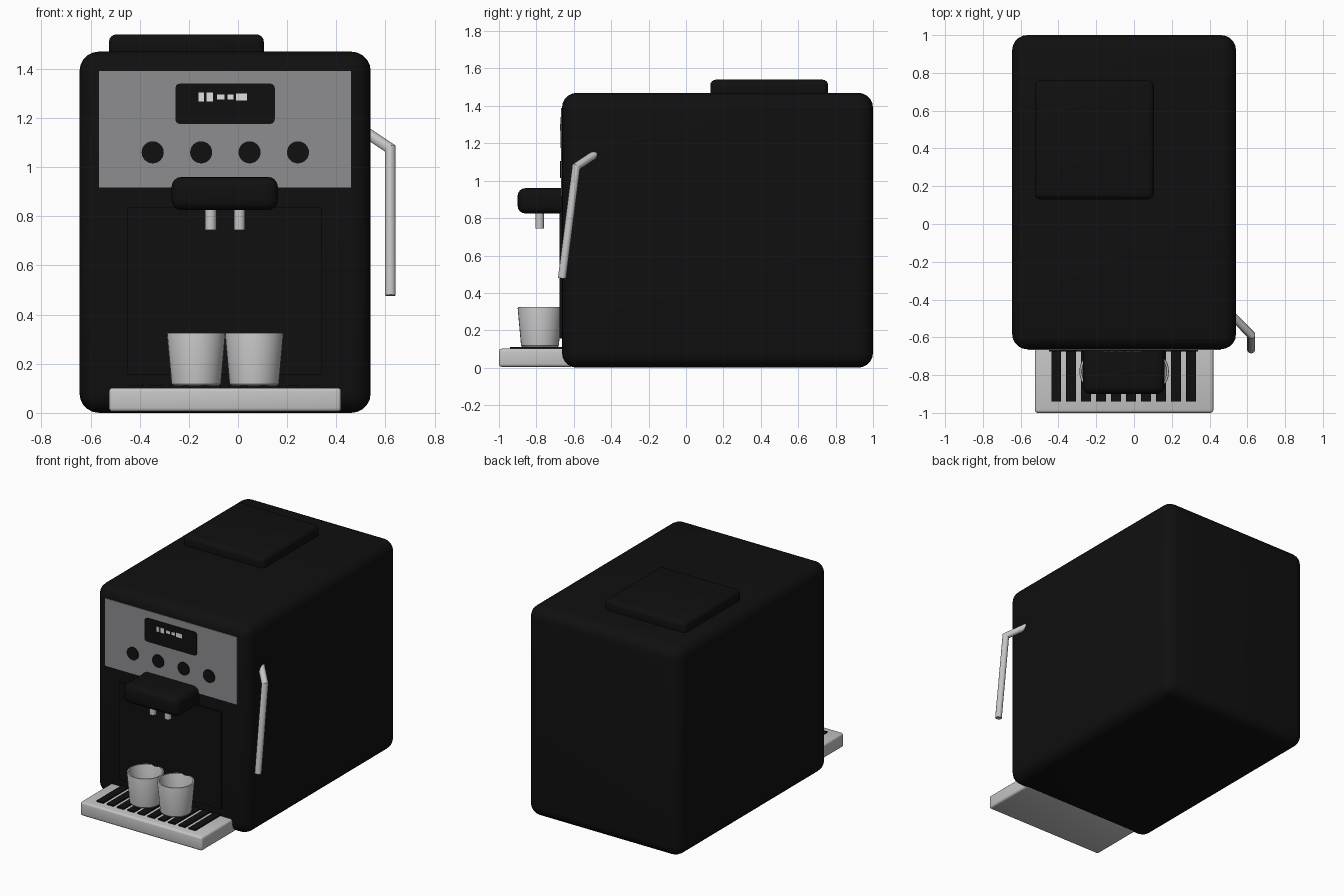
import bpy, bmesh, math
from mathutils import Vector

if "Cube" in bpy.data.objects:
    bpy.data.objects.remove(bpy.data.objects["Cube"])


def material(name, rgb):
    m = bpy.data.materials.new(name)
    m.diffuse_color = (*rgb, 1)
    m.use_nodes = True
    m.node_tree.nodes["Principled BSDF"].inputs["Base Color"].default_value = m.diffuse_color
    return m


BLACK = material("black plastic", (0.005, 0.005, 0.005))
PANEL = material("panel grey", (0.27, 0.27, 0.285))
SILVER = material("silver", (0.56, 0.56, 0.56))
LIGHT = material("display light", (0.75, 0.75, 0.75))


def finish(name, bm, mat):
    bmesh.ops.recalc_face_normals(bm, faces=bm.faces)
    me = bpy.data.meshes.new(name)
    bm.to_mesh(me)
    bm.free()
    me.materials.append(mat)
    ob = bpy.data.objects.new(name, me)
    bpy.context.collection.objects.link(ob)
    bpy.context.view_layer.objects.active = ob
    ob.select_set(True)
    bpy.ops.object.shade_smooth_by_angle(angle=math.radians(35))
    ob.select_set(False)
    return ob


def box(name, x, y, z, mat, bevel=0, segs=4, only_y=False):
    """Box from ranges; optionally rounds all edges or only those along y."""
    bm = bmesh.new()
    bmesh.ops.create_cube(bm, size=1)
    for v in bm.verts:
        v.co = [r[0] if c < 0 else r[1] for c, r in zip(v.co, (x, y, z))]
    if bevel:
        edges = [e for e in bm.edges if not only_y or
                 abs(e.verts[0].co.y - e.verts[1].co.y) > 1e-4]
        bmesh.ops.bevel(bm, geom=edges, offset=bevel, segments=segs,
                        profile=0.5, affect='EDGES')
    return finish(name, bm, mat)


def rod(name, points, radius, mat, sides=20):
    """Capped round tube along points, mitred at the bends."""
    pts = [Vector(p) for p in points]
    bm = bmesh.new()
    rings = []
    d0 = (pts[1] - pts[0]).normalized()
    u = d0.orthogonal().normalized()
    w = d0.cross(u)
    ring = [pts[0] + radius * (u * math.cos(a) + w * math.sin(a))
            for a in (2 * math.pi * i / sides for i in range(sides))]
    rings.append([bm.verts.new(p) for p in ring])
    for i in range(1, len(pts)):
        d = (pts[i] - pts[i - 1]).normalized()
        n = d
        if i < len(pts) - 1:
            n = (d + (pts[i + 1] - pts[i]).normalized()).normalized()
        ring = [p + d * ((pts[i] - p).dot(n) / d.dot(n)) for p in ring]
        rings.append([bm.verts.new(p) for p in ring])
    for a, b in zip(rings, rings[1:]):
        for k in range(sides):
            j = (k + 1) % sides
            bm.faces.new((a[k], a[j], b[j], b[k]))
    bm.faces.new(rings[0])
    bm.faces.new(rings[-1])
    return finish(name, bm, mat)


def lathe(name, x, y, profile, mat, sides=32):
    """Turned shape; the first and last rings are capped."""
    bm = bmesh.new()
    rings = [[bm.verts.new((x + r * math.cos(2 * math.pi * k / sides),
                            y + r * math.sin(2 * math.pi * k / sides), z))
              for k in range(sides)] for r, z in profile]
    for a, b in zip(rings, rings[1:]):
        for k in range(sides):
            j = (k + 1) % sides
            bm.faces.new((a[k], a[j], b[j], b[k]))
    bm.faces.new(rings[0])
    bm.faces.new(rings[-1])
    return finish(name, bm, mat)


# Main housing and bean hopper lid
box("body", (-0.645, 0.54), (-0.663, 1.0), (0, 1.47), BLACK, 0.08, 5)
box("hopper_lid", (-0.525, 0.105), (0.13, 0.76), (1.44, 1.54), BLACK, 0.03)

# Control panel with display and buttons
box("control_panel", (-0.565, 0.46), (-0.667, -0.64), (0.917, 1.39), PANEL)
box("display", (-0.255, 0.15), (-0.672, -0.65), (1.175, 1.34), BLACK, 0.02, 3, True)
for i, (x, w, h) in enumerate(((-0.15, 0.022, 0.035), (-0.115, 0.026, 0.035),
                               (-0.07, 0.03, 0.02), (-0.03, 0.025, 0.02),
                               (0.015, 0.045, 0.03))):
    box(f"display_mark_{i + 1}", (x - w / 2, x + w / 2), (-0.674, -0.67),
        (1.285 - h / 2, 1.285 + h / 2), LIGHT)
for i in range(4):
    x = -0.347 + i * 0.197
    rod(f"button_{i + 1}", [(x, -0.65, 1.06), (x, -0.673, 1.06)], 0.045, BLACK, 24)

# Lower front plate
box("front_plate", (-0.45, 0.34), (-0.676, -0.64), (0.157, 0.835), BLACK)

# Coffee spout with two nozzles
box("spout_head", (-0.27, 0.162), (-0.90, -0.60), (0.825, 0.96), BLACK, 0.04)
for i, x in enumerate((-0.111, 0.006)):
    rod(f"nozzle_{i + 1}", [(x, -0.783, 0.85), (x, -0.783, 0.745)], 0.023, SILVER)

# Drip tray and its dark slats
box("drip_tray", (-0.525, 0.42), (-1.0, -0.60), (0.005, 0.102), SILVER, 0.015, 3)
for i in range(10):
    x = -0.412 + i * 0.0793
    box(f"tray_slat_{i + 1}", (x - 0.026, x + 0.026), (-0.94, -0.65),
        (0.095, 0.111), BLACK)

# Two hollow cups
for i, x in enumerate((-0.17, 0.066)):
    lathe(f"cup_{i + 1}", x, -0.781,
          [(0.095, 0.111), (0.101, 0.118), (0.119, 0.318), (0.117, 0.325),
           (0.108, 0.325), (0.105, 0.318), (0.09, 0.135)], SILVER)

# Bent steam wand on the right side
rod("steam_wand", [(0.50, -0.465, 1.155), (0.62, -0.587, 1.075),
                   (0.62, -0.663, 0.478)], 0.022, SILVER)
